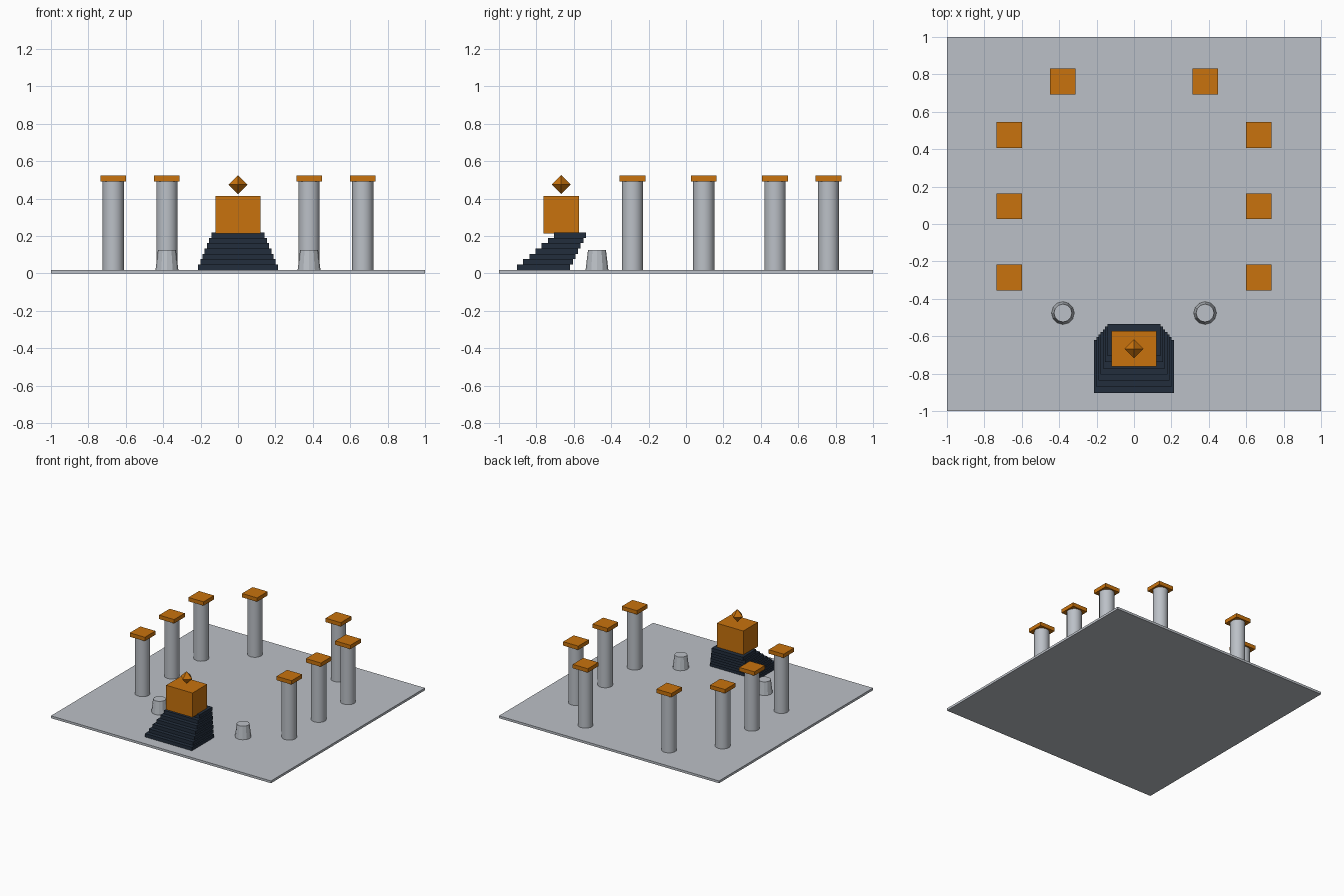
import bpy, math

if "Cube" in bpy.data.objects:
    bpy.data.objects.remove(bpy.data.objects["Cube"])


def material(name, color):
    m = bpy.data.materials.new(name)
    m.diffuse_color = (*color, 1)
    m.use_nodes = True
    m.node_tree.nodes["Principled BSDF"].inputs["Base Color"].default_value = m.diffuse_color
    return m


STONE = material("pale grey stone", (0.50, 0.53, 0.57))
NAVY = material("dark navy stone", (0.016, 0.027, 0.045))
ORANGE = material("burnt orange", (0.58, 0.17, 0.004))


def finish(name, mat):
    ob = bpy.context.object
    ob.name = name
    ob.data.materials.append(mat)
    return ob


def box(name, x, y, z0, z1, width, depth, mat):
    bpy.ops.mesh.primitive_cube_add(size=1, location=(x, y, (z0 + z1) / 2))
    bpy.context.object.scale = (width, depth, z1 - z0)
    bpy.ops.object.transform_apply(location=False, rotation=False, scale=True)
    return finish(name, mat)


def drum(name, x, y, z0, z1, r0, r1, sides, mat):
    bpy.ops.mesh.primitive_cone_add(vertices=sides, radius1=r0, radius2=r1,
                                    depth=z1 - z0, location=(x, y, (z0 + z1) / 2))
    return finish(name, mat)


# Floor slab
FLOOR = 0.019
box("floor", 0, 0, 0, FLOOR, 2, 2, STONE)

# Columns with square capitals, mirrored left and right
for side in (-1, 1):
    for x, y in ((0.667, -0.286), (0.667, 0.095), (0.667, 0.476), (0.38, 0.762)):
        drum("column", side * x, y, FLOOR, 0.495, 0.057, 0.057, 24, STONE)
        bpy.ops.object.shade_smooth_by_angle(angle=math.radians(30))
        box("capital", side * x, y, 0.493, 0.525, 0.137, 0.137, ORANGE)
    # Small tapered pedestal
    drum("pedestal", side * 0.38, -0.476, FLOOR, 0.125, 0.061, 0.048, 12, STONE)

# Leaning stepped plinth, each step narrower and further back
STEPS = 7
RISE = 0.0286
for i in range(STEPS):
    t = i / (STEPS - 1)
    front = -0.903 + 0.197 * t
    back = -0.619 + 0.084 * t
    z = FLOOR + i * RISE
    box("plinth_step", 0, (front + back) / 2, z, z + RISE,
        0.427 - 0.142 * t, back - front, NAVY)

# Altar block
box("altar_block", 0, -0.667, 0.214, 0.415, 0.24, 0.19, ORANGE)

# Floating gem: two four-sided pyramids meeting at the middle
bpy.ops.mesh.primitive_ico_sphere_add(subdivisions=1, radius=0.05)
gem = finish("gem", ORANGE)
R, CZ = 0.051, 0.475
ring = [(R, 0, 0), (0, R, 0), (-R, 0, 0), (0, -R, 0)]
faces = [f for i in range(4) for f in ((i, (i + 1) % 4, 4), ((i + 1) % 4, i, 5))]
gem.data.clear_geometry()
gem.data.from_pydata(ring + [(0, 0, R), (0, 0, -R)], [], faces)
gem.location = (0, -0.667, CZ)
